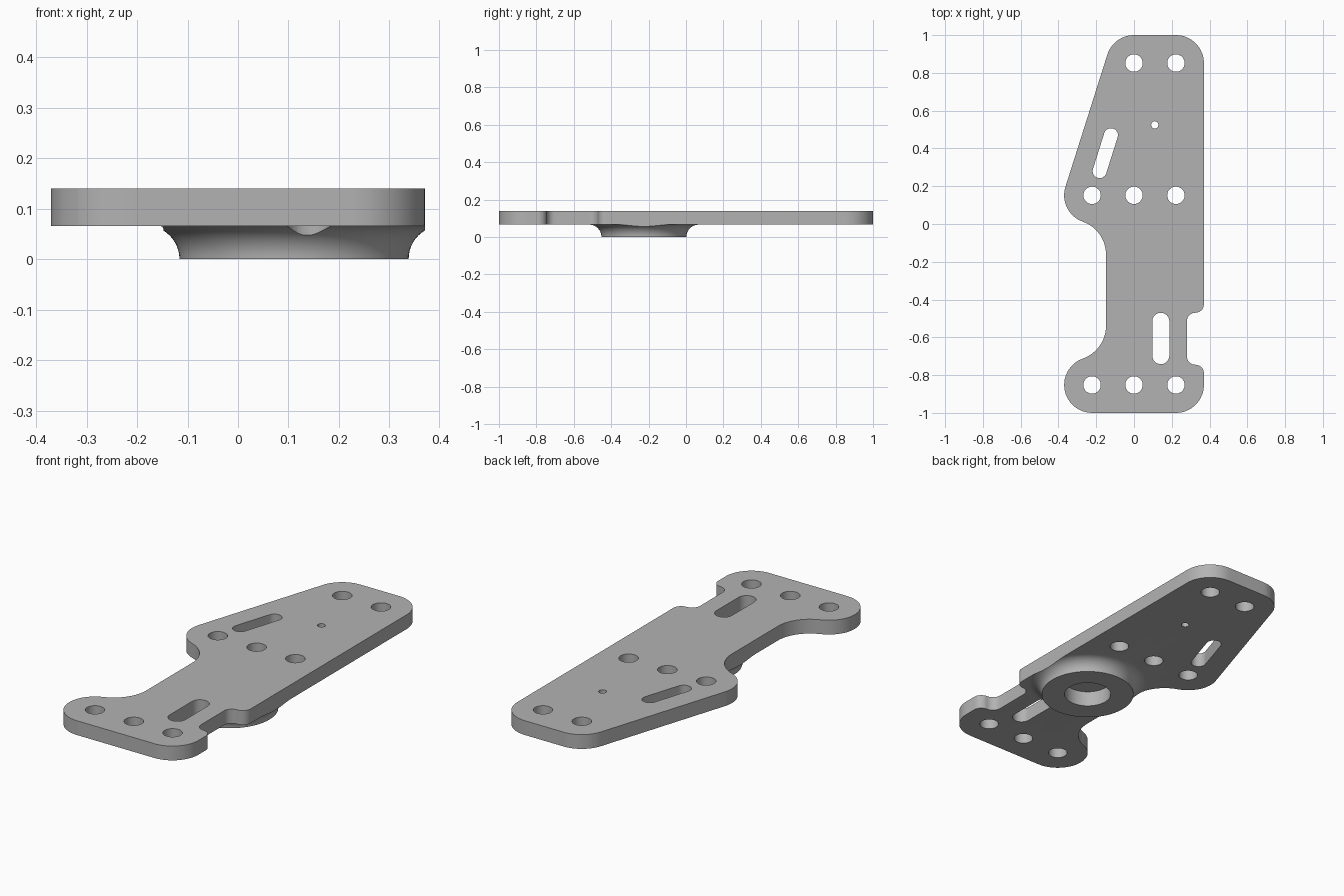
import bpy, bmesh
from math import radians, degrees, cos, sin, atan2, pi
from mathutils import Vector

cube = bpy.data.objects.get("Cube")
if cube:
    bpy.data.objects.remove(cube, do_unlink=True)

TOP, UNDER = 0.14, 0.066          # plate faces
R = 0.148                         # corner radius around the outer bolts
BX, FAR, NEAR = 0.222, 0.852, 0.152

grey = bpy.data.materials.new("plain grey")
grey.use_nodes = True
colour = (0.45, 0.45, 0.45, 1)
grey.diffuse_color = colour
grey.node_tree.nodes["Principled BSDF"].inputs["Base Color"].default_value = colour


def arc(x, y, r, a, b, n=16):
    return [(x + r * cos(radians(a + (b - a) * i / n)),
             y + r * sin(radians(a + (b - a) * i / n))) for i in range(n + 1)]


def slot(p, q, r):
    a = degrees(atan2(q[1] - p[1], q[0] - p[0]))
    return arc(*q, r, a - 90, a + 90) + arc(*p, r, a + 90, a + 270)


def make_object(name, bm):
    bmesh.ops.recalc_face_normals(bm, faces=bm.faces)
    mesh = bpy.data.meshes.new(name)
    bm.to_mesh(mesh)
    bm.free()
    mesh.materials.append(grey)
    ob = bpy.data.objects.new(name, mesh)
    bpy.context.collection.objects.link(ob)
    return ob


def prisms(name, outlines, z0, z1):
    bm = bmesh.new()
    for pts in outlines:
        face = bm.faces.new([bm.verts.new((x, y, z0)) for x, y in pts])
        ext = bmesh.ops.extrude_face_region(bm, geom=[face], use_keep_orig=True)
        verts = [v for v in ext["geom"] if isinstance(v, bmesh.types.BMVert)]
        bmesh.ops.translate(bm, verts=verts, vec=(0, 0, z1 - z0))
    bmesh.ops.remove_doubles(bm, verts=bm.verts, dist=1e-5)
    return make_object(name, bm)


def boolean(ob, cutter, operation):
    mod = ob.modifiers.new(operation, 'BOOLEAN')
    mod.operation, mod.object, mod.solver = operation, cutter, 'EXACT'
    bpy.context.view_layer.objects.active = ob
    bpy.ops.object.modifier_apply(modifier=mod.name)
    bpy.data.objects.remove(cutter, do_unlink=True)


# Lathed slab: blind bore, boss and concave fillet flowing into the underside
boss, fillet, bore, depth = 0.227, UNDER, 0.114, 0.08
centre = Vector((0.111, -0.225, 0))
profile = [(0, depth), (bore, depth), (bore, 0)]
profile += arc(boss + fillet, 0, fillet, 180, 90, 12)
profile += [(1.6, UNDER), (1.6, TOP), (0, TOP)]
bm = bmesh.new()
verts = [bm.verts.new((r, 0, z)) for r, z in profile]
edges = [bm.edges.new(pair) for pair in zip(verts, verts[1:])]
bmesh.ops.spin(bm, geom=verts + edges, cent=(0, 0, 0), axis=(0, 0, 1),
               angle=2 * pi, steps=96)
bmesh.ops.remove_doubles(bm, verts=bm.verts, dist=1e-5)
bmesh.ops.translate(bm, verts=bm.verts, vec=centre)
plate = make_object("mounting_plate", bm)

# Plate outline, counter-clockwise from the front left corner
slant = degrees(atan2(BX, NEAR - FAR))
waist, wx, wy = 0.185, -0.333, -0.162
bend = degrees(atan2(NEAR - wy, wx + BX)) 
bend = 180 - bend
nx, nr = 0.325, 0.045             # side notch rounding
outline = (
    arc(BX, -FAR, R, -90, 0)
    + arc(nx, -0.79, nr, 0, 90, 8) + arc(nx, -0.70, nr, 270, 180, 8)
    + arc(nx, -0.515, nr, 180, 90, 8) + arc(nx, -0.425, nr, -90, 0, 8)
    + arc(BX, FAR, R, 0, 90) + arc(0, FAR, R, 90, slant)
    + arc(-BX, NEAR, R, slant, 180 + bend)
    + arc(wx, wy, waist, bend, 0) + arc(wx, -0.7 - wy, waist, 0, -bend)
    + arc(-BX, -FAR, R, 180 - bend, 270))
boolean(plate, prisms("outline_cutter", [outline], -0.2, 0.3), 'INTERSECT')

# Bolt holes, pin hole and the two slots
bolts = [(0, FAR), (BX, FAR)] + [(x, y) for x in (-BX, 0, BX) for y in (NEAR, -FAR)]
holes = [arc(x, y, 0.046, 0, 360, 40)[:-1] for x, y in bolts]
holes.append(arc(0.11, 0.525, 0.019, 0, 360, 24)[:-1])
holes.append(slot((0.142, -0.697), (0.142, -0.515), 0.045))
holes.append(slot((-0.182, 0.28), (-0.122, 0.47), 0.037))
boolean(plate, prisms("hole_cutter", holes, -0.2, 0.3), 'DIFFERENCE')

# Smooth curved walls, crisp rims
bpy.ops.object.select_all(action='DESELECT')
plate.select_set(True)
bpy.context.view_layer.objects.active = plate
bpy.ops.object.shade_smooth_by_angle(angle=radians(30))
